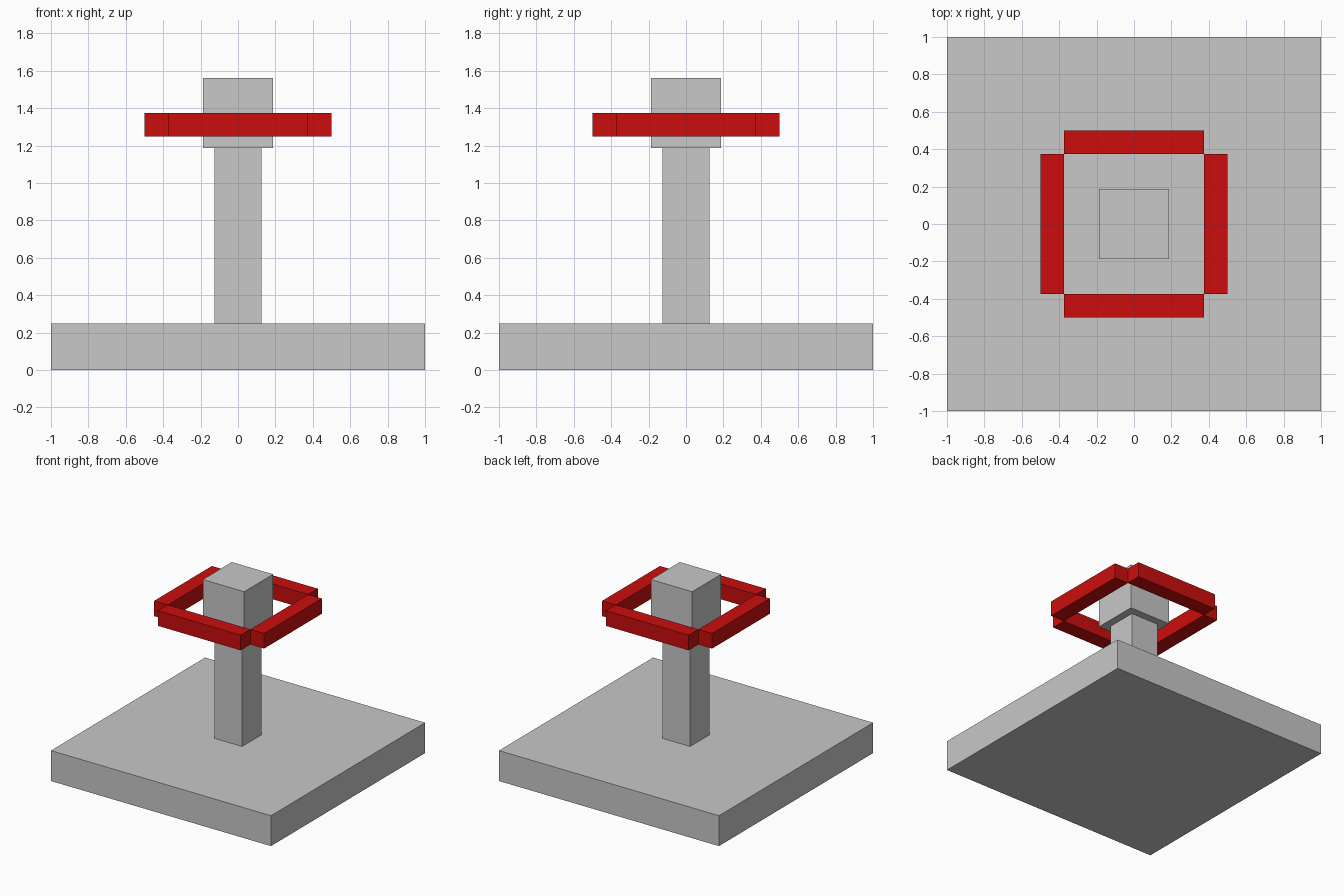
import bpy
import bmesh
from mathutils import Matrix, Vector

cube = bpy.data.objects.get("Cube")
if cube:
    bpy.data.objects.remove(cube, do_unlink=True)


def make_material(name, rgb):
    mat = bpy.data.materials.new(name)
    mat.use_nodes = True
    colour = (*rgb, 1.0)
    mat.diffuse_color = colour
    bsdf = next(n for n in mat.node_tree.nodes if n.type == 'BSDF_PRINCIPLED')
    bsdf.inputs["Base Color"].default_value = colour
    return mat


def make_box(name, size, centre, mat):
    """Axis-aligned box with flat faces."""
    bm = bmesh.new()
    bmesh.ops.create_cube(bm, size=1.0, matrix=Matrix.Diagonal((*size, 1.0)))
    mesh = bpy.data.meshes.new(name)
    bm.to_mesh(mesh)
    bm.free()
    mesh.materials.append(mat)
    obj = bpy.data.objects.new(name, mesh)
    obj.location = Vector(centre)
    bpy.context.collection.objects.link(obj)
    return obj


grey = make_material("light_grey", (0.58, 0.58, 0.58))
red = make_material("red", (0.60, 0.004, 0.004))

# Stand: slab, post and head block
make_box("base", (2, 2, 0.25), (0, 0, 0.125), grey)
make_box("post", (0.25, 0.25, 0.9375), (0, 0, 0.71875), grey)
make_box("head", (0.375, 0.375, 0.375), (0, 0, 1.375), grey)

# Floating ring: four bars that meet only at their corner edges
for side, sign in (("front", -1), ("back", 1)):
    make_box(f"ring_bar_{side}", (0.75, 0.125, 0.125),
             (0, sign * 0.4375, 1.3125), red)
for side, sign in (("right", -1), ("left", 1)):
    make_box(f"ring_bar_{side}", (0.125, 0.75, 0.125),
             (sign * 0.4375, 0, 1.3125), red)
